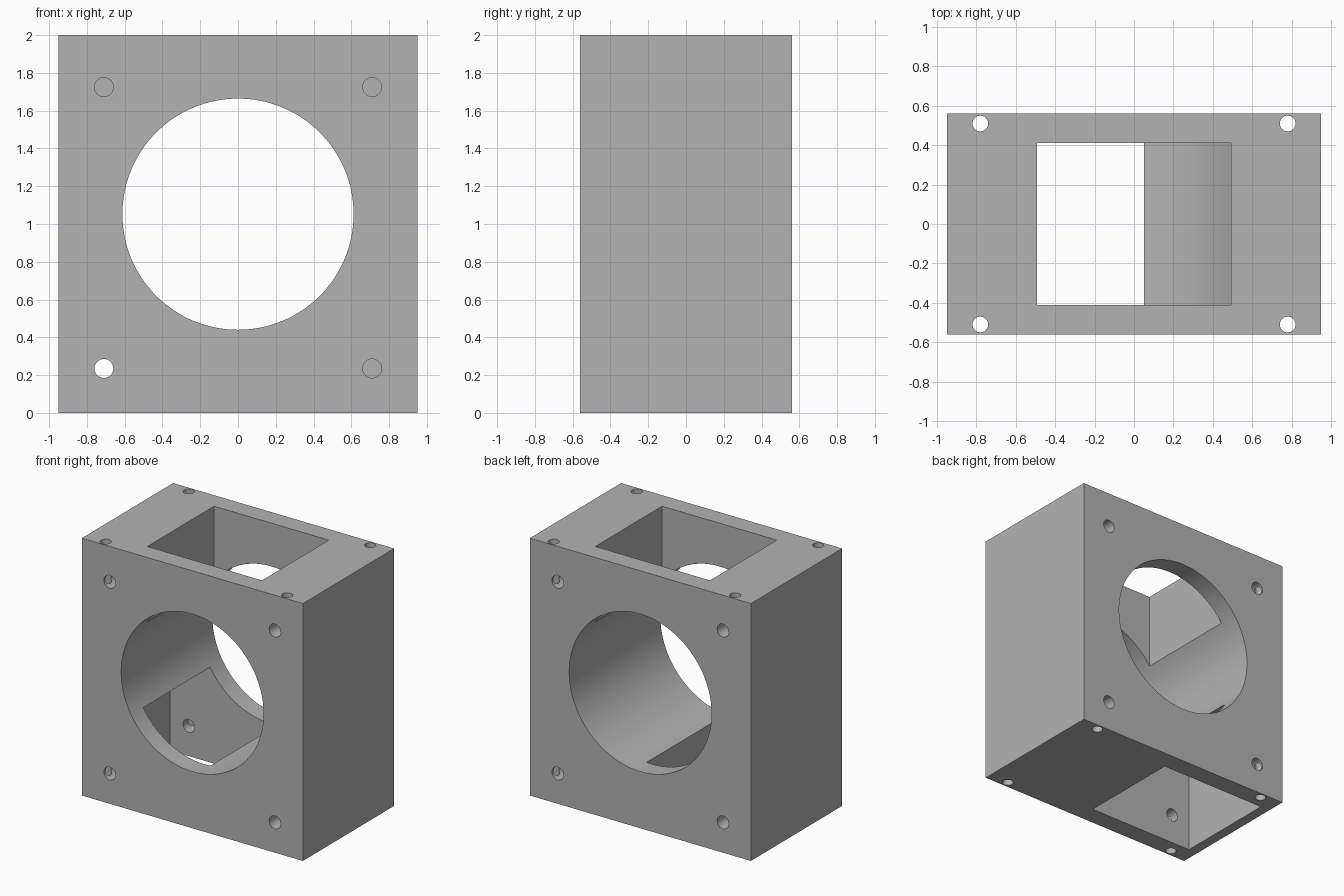
import bpy
from math import pi, radians

cube = bpy.data.objects.get("Cube")
if cube:
    bpy.data.objects.remove(cube, do_unlink=True)

# Single grey material
grey = bpy.data.materials.new("plain grey")
grey.use_nodes = True
colour = (0.45, 0.45, 0.45, 1)
grey.diffuse_color = colour
grey.node_tree.nodes["Principled BSDF"].inputs["Base Color"].default_value = colour


def box(name, x0, x1, y0, y1, z0, z1):
    bpy.ops.mesh.primitive_cube_add(
        size=1, location=((x0 + x1) / 2, (y0 + y1) / 2, (z0 + z1) / 2))
    ob = bpy.context.object
    ob.name = name
    ob.scale = (x1 - x0, y1 - y0, z1 - z0)
    bpy.ops.object.transform_apply(location=True, rotation=True, scale=True)
    return ob


def rod(name, radius, length, centre, along_y=False, sides=32):
    bpy.ops.mesh.primitive_cylinder_add(
        vertices=sides, radius=radius, depth=length, location=centre,
        rotation=(pi / 2 if along_y else 0, 0, 0))
    ob = bpy.context.object
    ob.name = name
    bpy.ops.object.transform_apply(location=True, rotation=True, scale=True)
    return ob


def cut(target, cutter):
    cutter.hide_render = True
    mod = target.modifiers.new("cut", 'BOOLEAN')
    mod.operation = 'DIFFERENCE'
    mod.solver = 'EXACT'
    mod.object = cutter
    bpy.context.view_layer.objects.active = target
    bpy.ops.object.modifier_apply(modifier=mod.name)
    bpy.data.objects.remove(cutter, do_unlink=True)


# Solid block
W, D, H = 0.95, 0.56, 2.0
housing = box("duct_housing", -W, W, -D, D, 0, H)

# Round bore from front to back
cut(housing, rod("bore_cutter", 0.612, 3, (0, 0, 1.052), True, 128))

# Centred top duct, and offset bottom duct with a flat ceiling
cut(housing, box("top_duct_cutter", -0.493, 0.493, -0.41, 0.41, 1.26, H + 0.2))
cut(housing, box("bottom_duct_cutter", -0.87, 0.05, -0.41, 0.41, -0.2, 0.74))

# Screw holes: full height at the corners, blind in the front and back
HOLE_DEPTH = 0.3
for sx in (-1, 1):
    for sy in (-1, 1):
        cut(housing, rod("vertical_hole_cutter", 0.04, 3, (sx * 0.78, sy * 0.51, 1)))
        for z in (0.235, 1.725):
            cut(housing, rod("face_hole_cutter", 0.05, HOLE_DEPTH * 2,
                             (sx * 0.71, sy * D, z), True))

# Finish: one colour, smooth bores with crisp edges
housing.data.materials.clear()
housing.data.materials.append(grey)
for face in housing.data.polygons:
    face.material_index = 0
bpy.ops.object.select_all(action='DESELECT')
housing.select_set(True)
bpy.context.view_layer.objects.active = housing
bpy.ops.object.shade_smooth_by_angle(angle=radians(30))
